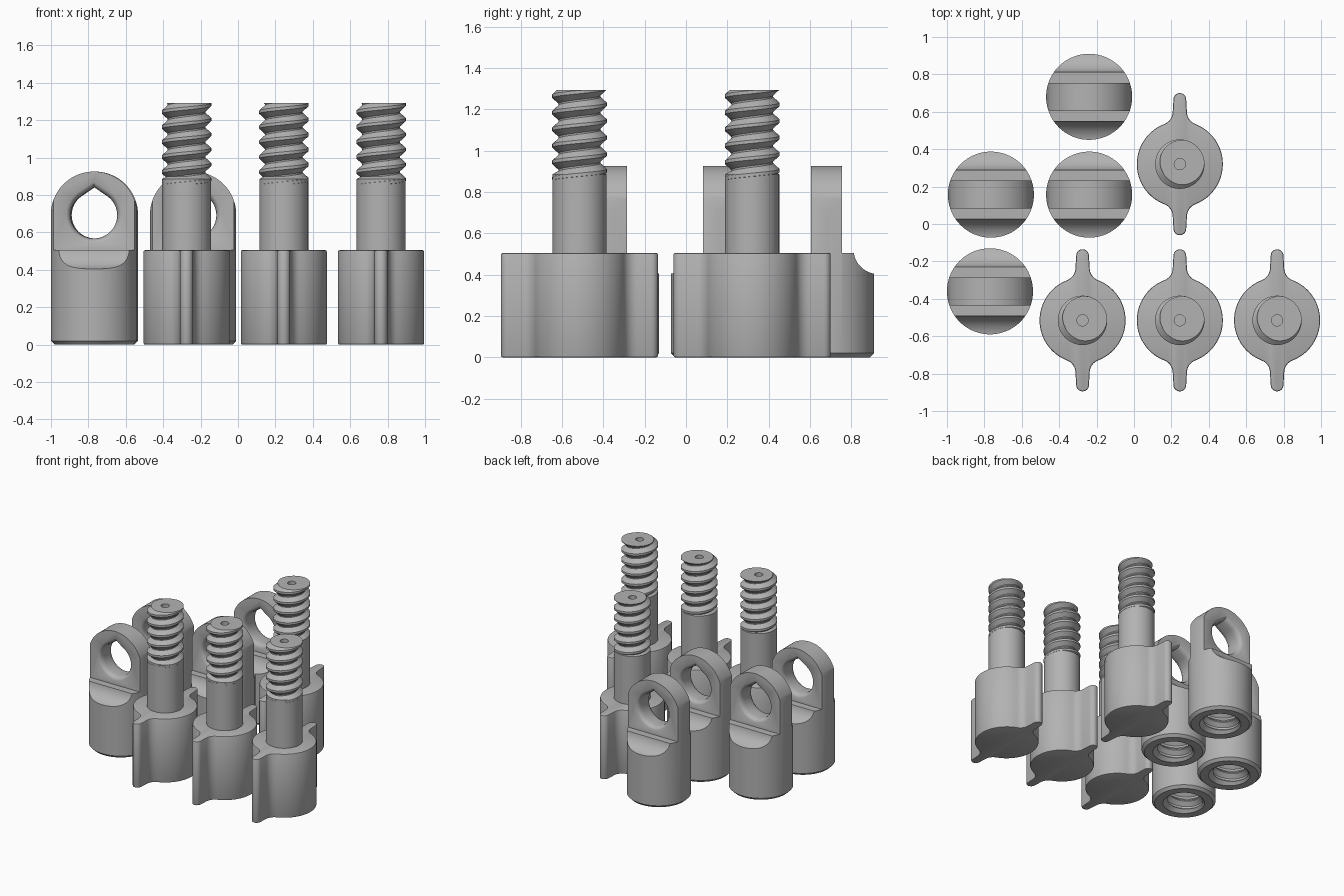
import bpy, bmesh, math
from mathutils import Vector

if "Cube" in bpy.data.objects:
    bpy.data.objects.remove(bpy.data.objects["Cube"])

R = 0.23                 # body radius
PITCH = 0.08             # thread pitch
SCREWS = [(0.245, 0.32), (-0.275, -0.515), (0.245, -0.515), (0.765, -0.515)]
EYES = [(-0.24, 0.68), (-0.765, 0.157), (-0.24, 0.157), (-0.77, -0.36)]

grey = bpy.data.materials.new("grey_plastic")
grey.diffuse_color = (0.45, 0.45, 0.45, 1)
grey.use_nodes = True
grey.node_tree.nodes["Principled BSDF"].inputs["Base Color"].default_value = grey.diffuse_color


def make(name, bm):
    bmesh.ops.recalc_face_normals(bm, faces=bm.faces)
    me = bpy.data.meshes.new(name)
    bm.to_mesh(me)
    bm.free()
    ob = bpy.data.objects.new(name, me)
    bpy.context.collection.objects.link(ob)
    me.materials.append(grey)
    return ob


def loft(name, rings):
    """Closed solid through equal-length rings of points."""
    bm = bmesh.new()
    vs = [[bm.verts.new(p) for p in ring] for ring in rings]
    n = len(vs[0])
    for a, b in zip(vs, vs[1:]):
        for i in range(n):
            j = (i + 1) % n
            bm.faces.new((a[i], a[j], b[j], b[i]))
    bm.faces.new(vs[0])
    bm.faces.new(vs[-1])
    return make(name, bm)


def lathe(name, profile, n=64):
    """Solid of revolution from (radius, z) pairs."""
    return loft(name, [[(r * math.cos(2 * math.pi * i / n), r * math.sin(2 * math.pi * i / n), z)
                        for i in range(n)] for r, z in profile])


def arc(cx, cy, r, a0, a1, n):
    return [(cx + r * math.cos(math.radians(a0 + (a1 - a0) * i / n)),
             cy + r * math.sin(math.radians(a0 + (a1 - a0) * i / n))) for i in range(n + 1)]


def thread(name, core, crest, z0, z1, n=48):
    """Right-handed trapezoid thread, cut flat at both ends."""
    shape = [(0, crest), (0.2, crest), (0.55, core), (0.65, core)]
    m, turns = len(shape), int((z1 - z0) / PITCH) + 5
    bm = bmesh.new()
    cols = []
    for i in range(n):
        a = 2 * math.pi * i / n
        cols.append([bm.verts.new((r * math.cos(a), r * math.sin(a),
                                   z1 + PITCH * (t + p + i / n - 0.21 - turns + 2)))
                     for t in range(turns) for p, r in shape])
    for i in range(n):
        a, b = cols[i], cols[(i + 1) % n]
        s = m if i == n - 1 else 0
        for k in range(len(a) - 1 - s):
            bm.faces.new((a[k], b[k + s], b[k + s + 1], a[k + 1]))
    for z, d in ((z1, 1), (z0, -1)):
        bmesh.ops.bisect_plane(bm, geom=bm.verts[:] + bm.edges[:] + bm.faces[:], dist=1e-6,
                               plane_co=Vector((0, 0, z)), plane_no=Vector((0, 0, d)), clear_outer=True)
    rim = [e for e in bm.edges if e.is_boundary]
    bmesh.ops.holes_fill(bm, edges=rim, sides=0)
    return make(name, bm)


def apply_mods(ob):
    dg = bpy.context.evaluated_depsgraph_get()
    me = bpy.data.meshes.new_from_object(ob.evaluated_get(dg))
    ob.modifiers.clear()
    ob.data = me


def boolean(ob, cutter, op):
    md = ob.modifiers.new("cut", 'BOOLEAN')
    md.operation, md.object, md.solver = op, cutter, 'EXACT'
    apply_mods(ob)
    bpy.data.objects.remove(cutter)


def finish(ob, spots):
    ob.data.polygons.foreach_set("use_smooth", [True] * len(ob.data.polygons))
    ob.data.set_sharp_from_angle(angle=math.radians(30))
    for i, (x, y) in enumerate(spots):
        o = ob if i == 0 else ob.copy()
        if i:
            bpy.context.collection.objects.link(o)
        o.name = f"{ob.name.split('.')[0]}.{i + 1:03d}"
        o.location = (x, y, 0)


# Winged grip: round body with two filleted wings
w, f = 0.038, 0.07
fy = math.sqrt((R + f) ** 2 - (w + f) ** 2)
touch = math.degrees(math.atan2(fy, w + f))
quarter = arc(0, 0, R, 0, touch, 14)
quarter += arc(w + f, fy, f, touch + 180, 180, 8)[1:]
quarter += arc(0, 0.38 - 0.034, 0.034, 0, 90, 6)
half = quarter + [(-x, y) for x, y in quarter[-2::-1]]
outline = half + [(x, -y) for x, y in half[-2:0:-1]]
grip = loft("winged_grip", [[(x, y, z) for x, y in outline] for z in (0, 0.505)])
md = grip.modifiers.new("soft_edge", 'BEVEL')
md.width, md.segments, md.limit_method, md.angle_limit = 0.008, 2, 'ANGLE', math.radians(60)
apply_mods(grip)
finish(grip, SCREWS)

# Smooth shaft below the thread
finish(lathe("shaft", [(0.131, 0.49), (0.131, 0.885), (0.105, 0.9)]), SCREWS)

# Threaded tip with a small centre hole
tip = thread("threaded_tip", 0.101, 0.132, 0.86, 1.292)
boolean(tip, lathe("hole_cutter", [(0.03, 1.0), (0.03, 1.4)], 24), 'DIFFERENCE')
finish(tip, SCREWS)

# Eye cap: stepped side profile, trimmed by the round body
side = [(0.24, 0)] + [(y, z) for y, z in arc(0.25, 0.523, 0.12, 265, 188.6, 12)]
side += [(0.075, 0.505), (0.075, 0.95)]
side += [(-y, z) for y, z in side[::-1]]
cap = loft("eye_cap", [[(x, y, z) for y, z in side] for x in (-0.3, 0.3)])
boolean(cap, lathe("body_trim", [(0.21, 0), (R, 0.02), (R, 1.0)], 96), 'INTERSECT')

# Round top of the lug
dome = arc(0, 0.695, R + 0.0005, 0, 180, 48) + [(-0.3, 0.695), (-0.3, -0.1), (0.3, -0.1), (0.3, 0.695)]
boolean(cap, loft("dome_trim", [[(x, y, z) for x, z in dome] for y in (-0.4, 0.4)]), 'INTERSECT')

# Teardrop eye with a flared rim
drop = arc(0, 0, 0.124, 58, -238, 56) + [(0, 0.15)]
flare = [(-0.3, 1.2), (-0.075, 1.2), (-0.068, 1.1), (-0.055, 1.03), (-0.035, 1.0)]
flare += [(-y, s) for y, s in flare[::-1]]
boolean(cap, loft("eye_cutter", [[(x * s, y, 0.692 + z * s) for x, z in drop] for y, s in flare]), 'DIFFERENCE')

# Threaded socket underneath with a chamfered mouth
boolean(cap, thread("socket_cutter", 0.108, 0.138, -0.05, 0.4), 'DIFFERENCE')
boolean(cap, lathe("mouth_cutter", [(0.17, -0.02), (0.15, 0.0), (0.11, 0.04)]), 'DIFFERENCE')
finish(cap, EYES)
